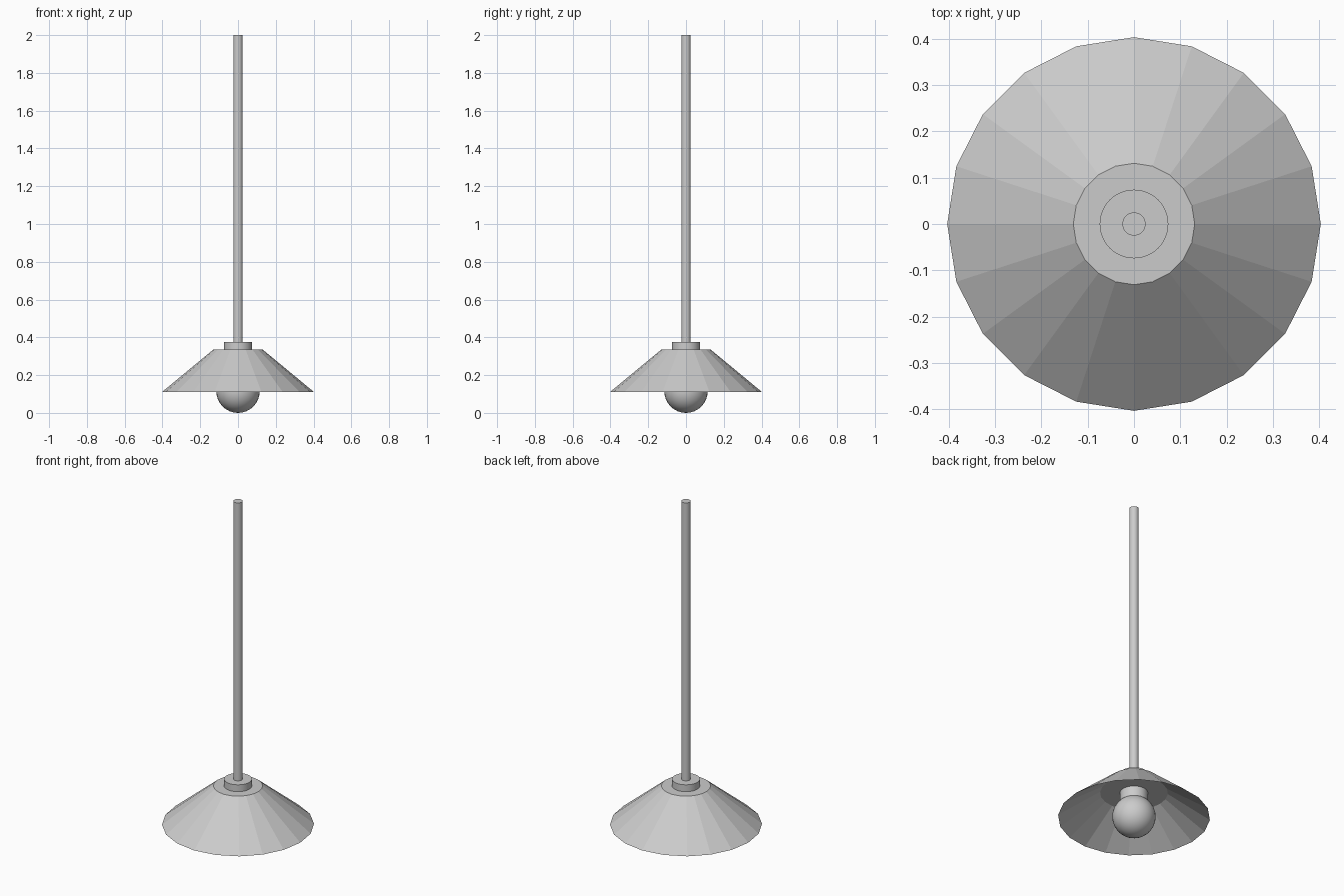
import bpy, math

if "Cube" in bpy.data.objects:
    bpy.data.objects.remove(bpy.data.objects["Cube"])


def lathe(name, profile, sides, smooth=False):
    """Revolve an (r, z) outline about z; r = 0 points become poles, open ends are capped."""
    verts, faces, rings = [], [], []
    for r, z in profile:
        start = len(verts)
        n = 1 if r == 0 else sides
        for i in range(n):
            a = 2 * math.pi * i / sides
            verts.append((r * math.cos(a), r * math.sin(a), z))
        rings.append([start + (i if n > 1 else 0) for i in range(sides)])
    for lo, hi in zip(rings, rings[1:]):
        for i in range(sides):
            j = (i + 1) % sides
            faces.append(list(dict.fromkeys((lo[i], lo[j], hi[j], hi[i]))))
    if profile[0][0] > 0:
        faces.append(rings[0][::-1])
    if profile[-1][0] > 0:
        faces.append(rings[-1])
    mesh = bpy.data.meshes.new(name)
    mesh.from_pydata(verts, [], faces)
    obj = bpy.data.objects.new(name, mesh)
    bpy.context.collection.objects.link(obj)
    if smooth:
        bpy.context.view_layer.objects.active = obj
        obj.select_set(True)
        bpy.ops.object.shade_smooth_by_angle(angle=math.radians(30))
        obj.select_set(False)
    return obj


# Faceted shade: hollow underside with a flat ceiling, sharp rim, flat top
lathe("shade", [(0.18, 0.26), (0.403, 0.11), (0.131, 0.335)], 20)

# Socket passing through the shade, and hanging rod
lathe("socket", [(0.074, 0.19), (0.074, 0.375)], 48, True)
lathe("rod", [(0.025, 0.37), (0.025, 2.0)], 32, True)

# Round bulb
bpy.ops.mesh.primitive_uv_sphere_add(segments=32, ring_count=16, radius=0.115,
                                     location=(0, 0, 0.115))
bulb = bpy.context.object
bulb.name = "bulb"
bpy.ops.object.shade_smooth()
